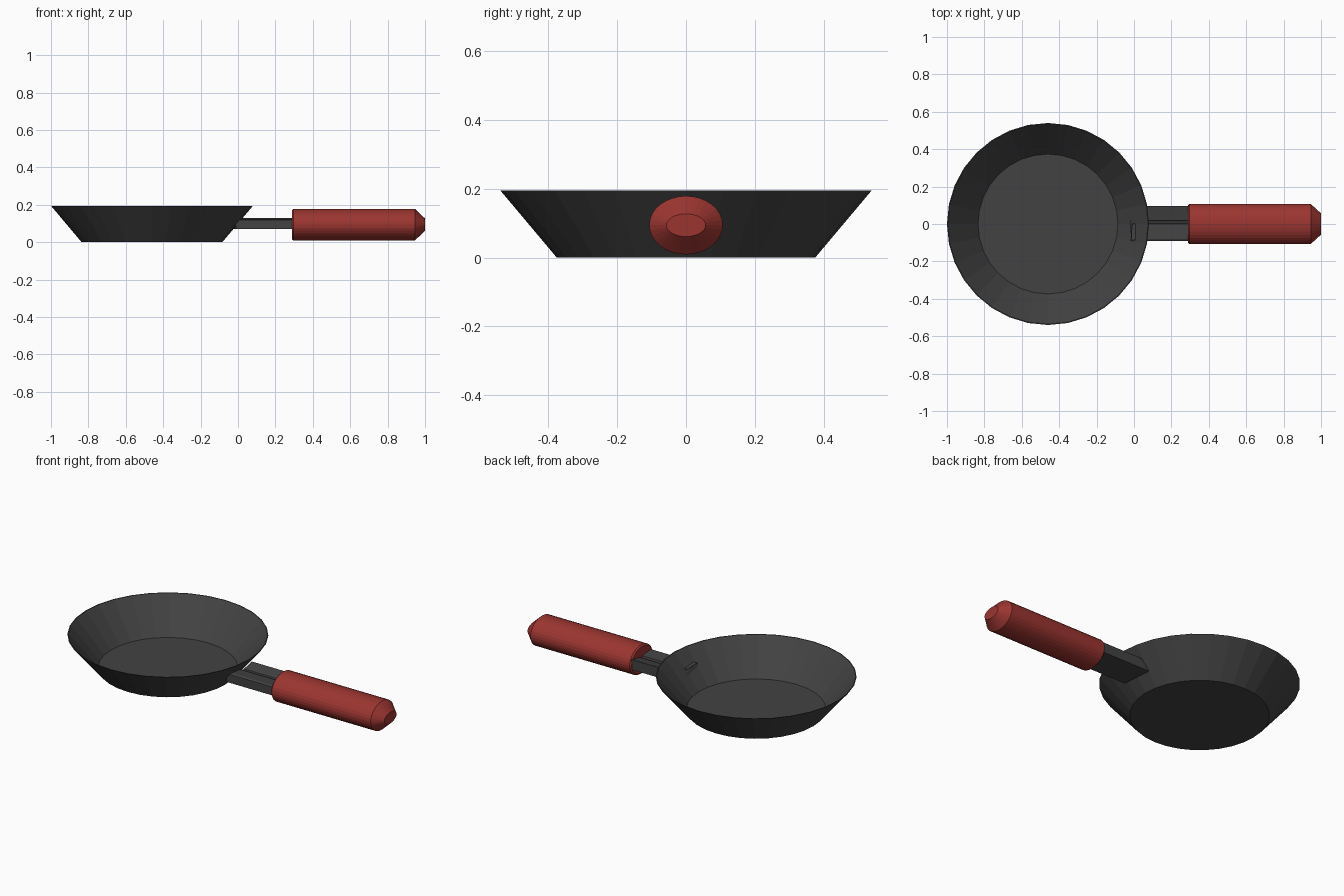
import bpy, bmesh, math

if "Cube" in bpy.data.objects:
    bpy.data.objects.remove(bpy.data.objects["Cube"])

SIDES = 32


def material(name, rgb):
    m = bpy.data.materials.new(name)
    m.diffuse_color = (*rgb, 1)
    m.use_nodes = True
    m.node_tree.nodes["Principled BSDF"].inputs["Base Color"].default_value = m.diffuse_color
    return m


def finish(name, bm, mat):
    bmesh.ops.recalc_face_normals(bm, faces=bm.faces)
    me = bpy.data.meshes.new(name)
    bm.to_mesh(me)
    bm.free()
    me.materials.append(mat)
    ob = bpy.data.objects.new(name, me)
    bpy.context.collection.objects.link(ob)
    return ob


def loft(name, rings, mat):
    """Bridge equal-length rings of points and cap both ends."""
    bm = bmesh.new()
    loops = [[bm.verts.new(p) for p in ring] for ring in rings]
    n = len(loops[0])
    for a, b in zip(loops, loops[1:]):
        for i in range(n):
            j = (i + 1) % n
            bm.faces.new((a[i], a[j], b[j], b[i]))
    bm.faces.new(loops[0])
    bm.faces.new(loops[-1])
    return finish(name, bm, mat)


def circle():
    return [(math.cos(2 * math.pi * i / SIDES), math.sin(2 * math.pi * i / SIDES))
            for i in range(SIDES)]


iron = material("iron", (0.055, 0.055, 0.055))
red = material("red_grip", (0.33, 0.036, 0.03))

# Pan bowl: outer wall, thin rim, inner wall and floor
pan_profile = [(0.376, 0.0), (0.54, 0.195), (0.535, 0.195), (0.374, 0.005)]
loft("pan_bowl", [[(-0.46 + r * c, r * s, z) for c, s in circle()]
                  for r, z in pan_profile], iron)

# Metal handle bar: shallow channel with a centre groove (y, z, start x)
bar_profile = [(-0.09, 0.07, -0.01), (0.095, 0.07, -0.025), (0.095, 0.13, 0.025),
               (0.02, 0.115, 0.025), (0.015, 0.10, 0.01), (0.005, 0.10, 0.01),
               (0.0, 0.117, -0.01), (-0.08, 0.125, -0.015), (-0.09, 0.12, -0.015)]
loft("handle_bar", [[(x, y, z) for y, z, x in bar_profile],
                    [(0.4, y, z) for y, z, x in bar_profile]], iron)

# Oval grip with a tapered end (x, half width, half height)
grip_profile = [(0.288, 0.098, 0.077), (0.296, 0.107, 0.085),
                (0.945, 0.107, 0.085), (1.0, 0.057, 0.033)]
loft("handle_grip", [[(x, w * c, 0.094 + h * s) for c, s in circle()]
                     for x, w, h in grip_profile], red)
